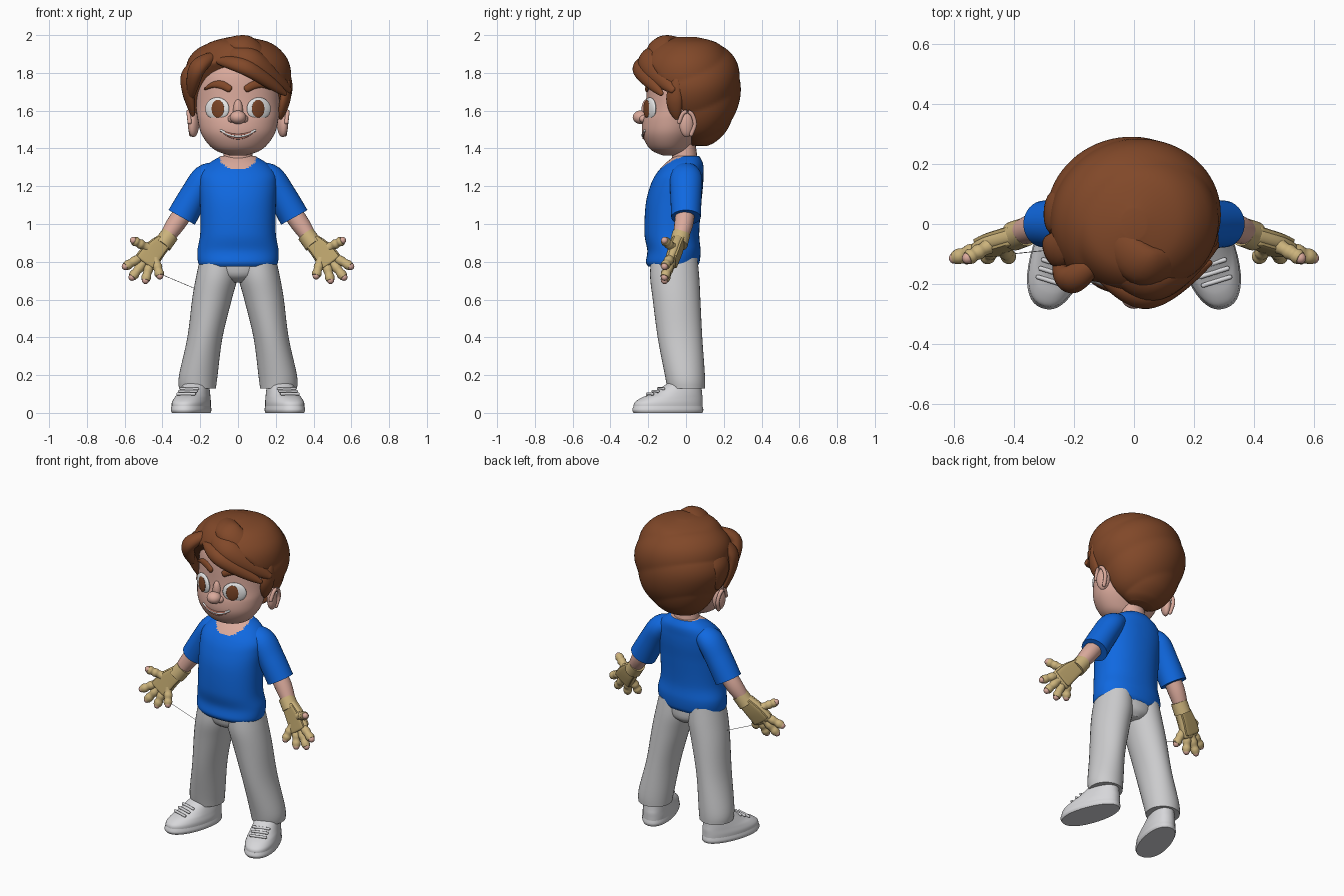
import bpy, bmesh, math
from mathutils import Vector

if "Cube" in bpy.data.objects:
    bpy.data.objects.remove(bpy.data.objects["Cube"])


def material(name, red, green, blue):
    mat = bpy.data.materials.new(name)
    mat.use_nodes = True
    mat.diffuse_color = (red, green, blue, 1)
    mat.node_tree.nodes["Principled BSDF"].inputs["Base Color"].default_value = mat.diffuse_color
    return mat


SKIN = material("skin", .7, .4, .33)
HAIR = material("brown hair", .22, .065, .022)
BLUE = material("blue cotton", .005, .14, .75)
GREY = material("light grey cloth", .6, .6, .61)
WHITE = material("white leather", .68, .68, .7)
TAN = material("tan glove", .6, .45, .2)
PAD = material("glove pad", .5, .37, .15)
EYE = material("eye white", .8, .8, .8)
IRIS = material("brown iris", .2, .06, .02)
LIP = material("lip", .4, .15, .11)
FAR = (0, -1000, 0)
SKULL = (0, .03, 1.68)


def spline(rows, steps):
    """Smooth interpolation through rows of numbers."""
    out = []
    for i in range(len(rows) - 1):
        before, start, stop, after = rows[max(i - 1, 0)], rows[i], rows[i + 1], rows[min(i + 2, len(rows) - 1)]
        for k in range(steps):
            t = k / steps
            out.append([q + t * ((r - p) / 2 + t * (p - 2.5 * q + 2 * r - s / 2 + t * (1.5 * (q - r) + (s - p) / 2)))
                        for p, q, r, s in zip(before, start, stop, after)])
    return out + [list(rows[-1])]


def smooth(ob, angle):
    bpy.ops.object.select_all(action='DESELECT')
    ob.select_set(True)
    bpy.context.view_layer.objects.active = ob
    bpy.ops.object.shade_smooth_by_angle(angle=math.radians(angle))
    return ob


def rounded_end(ring, sign):
    """Rings that close a tube with a dome."""
    point, along, width, depth = ring
    turns = [math.pi / 2 * k / 5 for k in range(1, 5)]
    return [(point + along * sign * min(width, depth) * math.sin(u), along, width * math.cos(u), depth * math.cos(u))
            for u in turns]


def loft(name, rows, mat, seg=20, steps=5, power=2, upright=False, dome=True, about=FAR, deform=None):
    """Skin oval rings (x, y, z, width, depth) along a smooth path; depth defaults to width."""
    rows = spline([tuple(r) if len(r) > 4 else (*r, r[-1]) for r in rows], steps)
    points = [Vector(r[:3]) for r in rows]
    rings = []
    for i, point in enumerate(points):
        along = points[min(i + 1, len(points) - 1)] - points[max(i - 1, 0)]
        along = Vector((0, 0, 1)) if upright else along.normalized()
        rings.append((point, along, rows[i][3], rows[i][4]))
    if dome:
        rings = rounded_end(rings[0], -1)[::-1] + rings + rounded_end(rings[-1], 1)
    bm, loops = bmesh.new(), []
    for point, along, width, depth in rings:
        normal = point - Vector(about)
        normal = (normal - along * normal.dot(along)).normalized()
        across, loop = along.cross(normal), []
        for k in range(seg):
            u = math.tau * k / seg
            c, s = (math.copysign(abs(v) ** (2 / power), v) for v in (math.cos(u), math.sin(u)))
            spot = point + across * c * width + normal * s * depth
            loop.append(bm.verts.new(deform(spot) if deform else spot))
        loops.append(loop)
    for low, high in zip(loops, loops[1:]):
        for k in range(seg):
            bm.faces.new((low[k - 1], low[k], high[k], high[k - 1]))
    bm.faces.new(loops[0])
    bm.faces.new(loops[-1])
    bmesh.ops.recalc_face_normals(bm, faces=bm.faces)
    mesh = bpy.data.meshes.new(name)
    bm.to_mesh(mesh)
    bm.free()
    mesh.materials.append(mat)
    ob = bpy.data.objects.new(name, mesh)
    bpy.context.collection.objects.link(ob)
    return smooth(ob, 40)


def levels(rows, side=1):
    """Turn (height, front, back, half width, optional centre x) into rings."""
    return [(sum(x) * side, (front + back) / 2, z, width, (back - front) / 2) for z, front, back, width, *x in rows]


def body(name, rows, mat, side=1, **options):
    return loft(name, levels(rows, side), mat, upright=True, dome=False, **options)


def ball(name, place, size, mat, turn=0):
    bpy.ops.mesh.primitive_uv_sphere_add(segments=28, ring_count=18, location=place, rotation=(0, 0, turn))
    ob = bpy.context.object
    ob.name, ob.scale = name, size
    ob.data.materials.append(mat)
    smooth(ob, 60)


# Head and neck
HEAD = [(1.362, -.12, -.04, .04), (1.385, -.175, 0, .11), (1.42, -.208, .03, .155), (1.48, -.232, .07, .195),
        (1.55, -.23, .1, .213), (1.62, -.213, .13, .22), (1.8, -.2, .15, .21), (1.89, -.14, .12, .14)]
body("head", HEAD, SKIN, seg=48)
body("neck", [(1.28, -.08, .07, .085), (1.43, -.07, .05, .07)], SKIN)
face_rings = spline(levels(HEAD), 12)


def face_y(x, z):
    ring = min(face_rings, key=lambda r: abs(r[2] - z))
    return ring[1] - ring[4] * math.sqrt(max(0, 1 - (x / ring[3]) ** 2))


def face_strip(name, points, mat):
    """Raised strip (x, z, width, depth) lying on the face."""
    loft(name, [(x, face_y(x, z), z, w, d) for x, z, w, d in points], mat, seg=12, about=SKULL)


# Nose and mouth
ball("nose", (0, -.24, 1.565), (.043, .042, .036), SKIN)
ball("nose_bridge", (0, -.21, 1.6), (.026, .026, .06), SKIN)
bends = [k / 3 for k in range(-3, 4)]
for name, lift, width, mat in (("teeth", .004, .007, EYE), ("upper_lip", .013, .004, LIP), ("lower_lip", -.007, .004, LIP)):
    face_strip(name, [(.09 * t, 1.46 + .035 * t * t + lift * (1 - t * t), width, .006) for t in bends], mat)

# Hair cap, scalloped into locks and set back from the face


def scallop(p):
    centre = Vector((0, .06, 1.7))
    wave = abs(math.sin(15 * p.z + 6 * p.x - 5 * p.y)) - .7
    p = centre + (p - centre) * (1 + .035 * wave)
    p.y = max(p.y, min(.03, .02 - .7 * (p.z - 1.55)))
    return p


body("hair_cap", [(1.415, .02, .11, .08), (1.44, -.03, .16, .13), (1.5, -.11, .22, .19), (1.6, -.19, .268, .25),
                  (1.72, -.24, .29, .288), (1.82, -.24, .28, .28), (1.9, -.21, .24, .24), (1.96, -.15, .17, .165),
                  (1.988, -.05, .05, .04)], HAIR, seg=72, steps=10, deform=scallop)


def strand(name, width, depth, *points):
    """Tapered lock of hair lying on the skull."""
    path = spline(points, 6)
    swell = [.3 + .7 * math.sin(math.pi * i / (len(path) - 1)) for i in range(len(path))]
    loft(name, [(*p, width * k, depth * k) for p, k in zip(path, swell)], HAIR, steps=2, about=SKULL)


strand("crown_lock", .075, .042, (-.13, .06, 1.93), (.04, -.14, 1.945), (.26, -.03, 1.77))
strand("upper_fringe", .068, .045, (-.12, -.09, 1.92), (.07, -.2, 1.87), (.27, -.07, 1.71))
strand("lower_fringe", .045, .035, (-.12, -.17, 1.87), (.05, -.245, 1.825), (.25, -.13, 1.69))
strand("side_fringe", .05, .04, (-.11, -.11, 1.9), (-.215, -.185, 1.825), (-.25, -.1, 1.67))
strand("side_lock", .06, .033, (-.12, .02, 1.92), (-.262, -.09, 1.79), (-.24, -.05, 1.58))
strand("back_lock", .07, .028, (-.12, .1, 1.93), (-.265, .04, 1.78), (-.26, .05, 1.62))
strand("left_sideburn", .045, .025, (.265, -.05, 1.77), (.25, -.062, 1.66), (.225, -.05, 1.56))

# Shirt, with the skin showing inside the neckline
shirt = body("shirt", [(.775, -.2, .06, .2), (.8, -.212, .072, .212), (.86, -.205, .077, .215), (.95, -.22, .07, .2),
                       (1.1, -.214, .08, .2), (1.2, -.19, .09, .205), (1.265, -.158, .092, .2),
                       (1.32, -.11, .09, .155), (1.36, -.06, .07, .09)], BLUE, seg=64, steps=9, power=2.2)
shirt.data.materials.append(SKIN)
for face in shirt.data.polygons:
    x, y, z = face.center
    face.material_index = int(z > 1.345 + .4 * y + 2 * x * x)

# Trouser seat
body("trouser_seat", [(.69, -.12, .03, .05), (.73, -.175, .06, .15), (.82, -.19, .06, .2)], GREY, seg=36)

FINGERS = {"thumb": (27, .129), "index": (-30, .188), "middle": (-52, .2), "ring": (-76, .182), "little": (-105, .155)}
for side, prefix in ((1, "left_"), (-1, "right_")):
    def limb(name, rows, mat, **options):
        loft(prefix + name, [(r[0] * side, *r[1:]) for r in rows], mat, **options)

    # Eyes, brows and ears
    y, turn = face_y(.11, 1.61), .44 * side
    ball(prefix + "eye", (.11 * side, y, 1.61), (.07, .018, .06), EYE, turn)
    ball(prefix + "iris", (.107 * side, y - .017, 1.61), (.037, .008, .047), IRIS, turn)
    face_strip(prefix + "brow", [((.045 + .127 * t) * side, 1.715 + .1 * t * (1 - t),
               .006 + .016 * math.sin(math.pi * (.3 + .7 * t)), .012) for t in (0, .33, .67, 1)], HAIR)
    ball(prefix + "nostril", (.034 * side, -.226, 1.557), (.02, .022, .02), SKIN)
    ball(prefix + "ear", (.236 * side, .005, 1.53), (.028, .042, .07), SKIN, .35 * side)
    limb("ear_rim", [(.255 + .008 * math.sin(u), .005 + .042 * math.cos(u), 1.53 + .066 * math.sin(u), .011)
                     for u in range(-1, 4)], SKIN, seg=10)

    # Sleeve and arm
    limb("sleeve", [(.1, 0, 1.28, .05, .06), (.17, 0, 1.245, .072, .085), (.23, 0, 1.155, .076, .083),
                    (.298, 0, 1.035, .08, .078)], BLUE, dome=False, seg=32)
    limb("arm", [(.26, 0, 1.1, .05), (.33, -.012, 1, .05), (.39, -.035, .91, .037)], SKIN)

    # Gloved hand with pads on both faces
    palm = [(.395, -.04, .905, .046, .03), (.45, -.06, .85, .06, .03), (.488, -.078, .8, .064, .024)]
    limb("cuff", [(.36, -.026, .945, .048), (.4, -.04, .89, .049)], TAN, dome=False)
    limb("palm", palm, TAN, power=2.6)
    for name, lift in (("palm_pad", -.022), ("back_pad", .022)):
        limb(name, [(x, y + lift, z, w * .88, d * .4) for x, y, z, w, d in palm], PAD, power=4)

    # Fingers fan out from the palm, jointed, with bare tips
    for finger, (angle, reach) in FINGERS.items():
        dx, dz = math.cos(math.radians(angle)), math.sin(math.radians(angle))
        line = [(.45 + dx * reach * t, -.055 - .065 * t, .86 + dz * reach * t) for t in (.3, .45, .58, .7, .8, .9)]
        limb(finger, [(*p, .026 - .004 * (i % 2)) for i, p in enumerate(line)], TAN, seg=14, steps=3, dome=False)
        limb(finger + "_tip", [(*p, .019) for p in line[-2:]], SKIN, seg=14, steps=2)

    # Trouser leg
    body(prefix + "leg", [(.82, -.185, .06, .1, .1), (.72, -.19, .07, .11, .112), (.6, -.176, .076, .105, .138),
                          (.4, -.15, .086, .093, .175), (.2, -.112, .1, .102, .21), (.13, -.098, .1, .098, .215)],
         GREY, side, seg=36)

    # Shoe, turned outward, with a narrower heel
    def turn_out(p):
        x, y = p.x * (.93 - .45 * max(0, p.y + .1)), p.y - .02
        c, s = math.cos(.3), math.sin(.3)
        return Vector((side * (.21 + x * c - y * s), .02 + x * s + y * c, p.z))

    body(prefix + "sole", [(0, -.288, .087, .094), (.015, -.295, .092, .1), (.036, -.288, .088, .096)],
         WHITE, seg=40, power=2.3, deform=turn_out)
    body(prefix + "shoe", [(.03, -.288, .088, .096), (.055, -.282, .088, .096), (.08, -.245, .088, .09),
                           (.105, -.185, .085, .083), (.16, -.095, .08, .068)],
         WHITE, seg=40, power=2.3, deform=turn_out)
    for i in range(3):
        y, z = .03 * i - .2, .1 + .014 * i
        loft(f"{prefix}lace_{i + 1}", [(x, y, z, .008) for x in (-.05, .05)], WHITE, seg=10, deform=turn_out)

# Thin thread from the right hand to the thigh
loft("thread", [(-.41, -.1, .735, .0015), (-.22, -.08, .655, .0015)], GREY, seg=6, steps=1)
